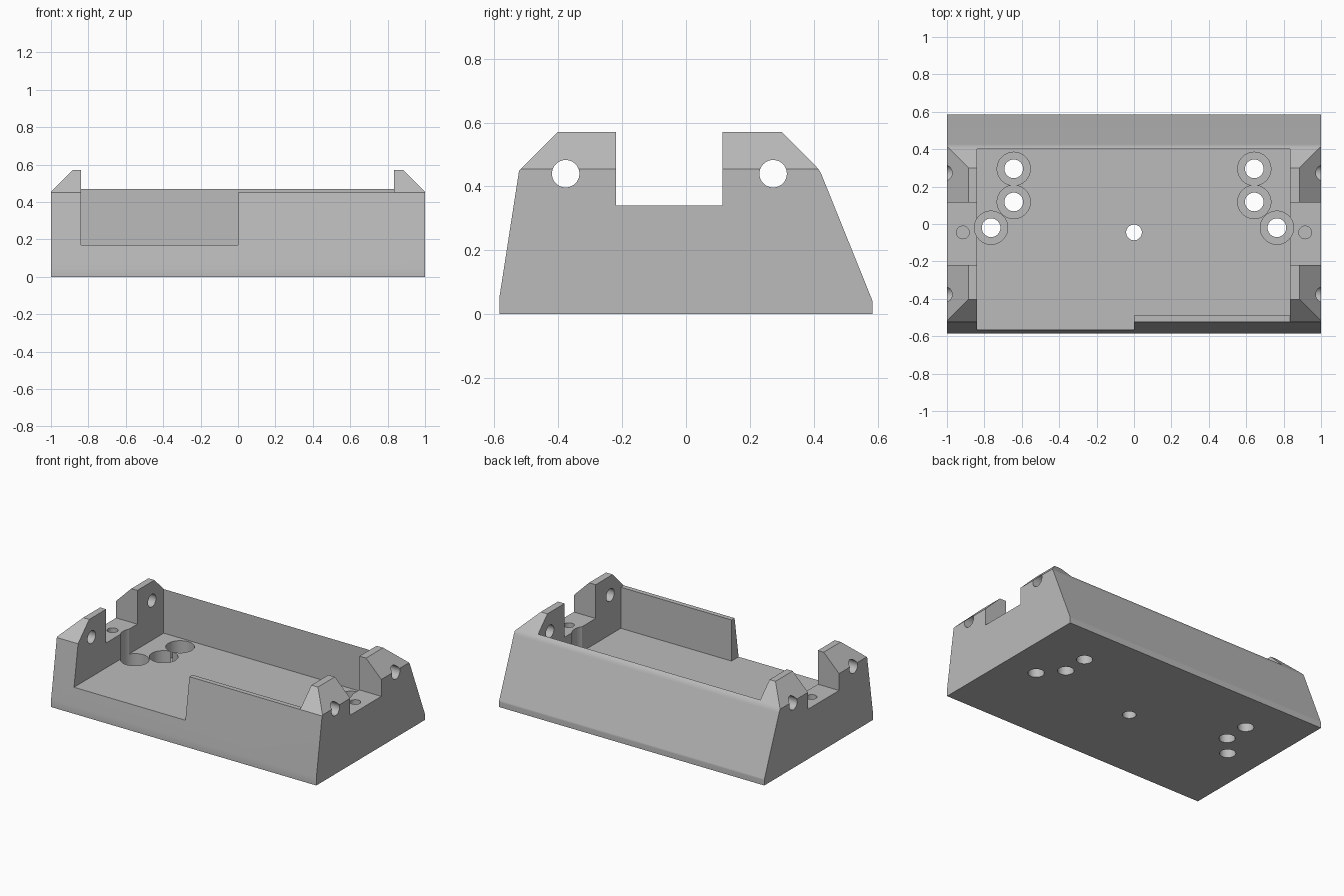
import bpy
import bmesh
import math
from mathutils import Vector

cube = bpy.data.objects.get("Cube")
if cube:
    bpy.data.objects.remove(cube, do_unlink=True)

grey = bpy.data.materials.new("light grey")
grey.use_nodes = True
colour = (0.5, 0.5, 0.5, 1)
grey.diffuse_color = colour
grey.node_tree.nodes["Principled BSDF"].inputs["Base Color"].default_value = colour


def prism(name, points, axis, low, high):
    """Extrude a 2D outline along an axis; outline uses the other two axes in order."""
    bm = bmesh.new()

    def place(p, d):
        co = list(p)
        co.insert(axis, d)
        return bm.verts.new(co)

    face = bm.faces.new([place(p, low) for p in points])
    extruded = bmesh.ops.extrude_face_region(bm, geom=[face])["geom"]
    move = Vector((0, 0, 0))
    move[axis] = high - low
    bmesh.ops.translate(bm, vec=move, verts=[v for v in extruded if isinstance(v, bmesh.types.BMVert)])
    bmesh.ops.recalc_face_normals(bm, faces=bm.faces)
    mesh = bpy.data.meshes.new(name)
    bm.to_mesh(mesh)
    bm.free()
    mesh.materials.append(grey)
    obj = bpy.data.objects.new(name, mesh)
    bpy.context.collection.objects.link(obj)
    return obj


def circle(u, v, r, n=40):
    return [(u + r * math.cos(math.tau * i / n), v + r * math.sin(math.tau * i / n)) for i in range(n)]


def cut(points, axis, low, high):
    """Subtract a prism from the body."""
    cutter = prism("cutter", points, axis, low, high)
    cutter.hide_render = True
    mod = body.modifiers.new("cut", 'BOOLEAN')
    mod.operation = 'DIFFERENCE'
    mod.solver = 'EXACT'
    mod.object = cutter
    bpy.ops.object.modifier_apply(modifier=mod.name)
    bpy.data.objects.remove(cutter, do_unlink=True)


# Tray body: side profile with a softened upper back edge
profile = [(-.585, 0), (-.585, .05), (-.523, .45), (-.403, .57), (.30, .57),
           (.408, .462), (.418, .45), (.426, .434), (.583, .045), (.585, .035), (.585, 0)]
body = prism("tray_body", profile, 0, -1, 1)
bpy.context.view_layer.objects.active = body
body.select_set(True)

# Sloped shoulders and saddle at both ends
for s in (-1, 1):
    cut([(s * .785, .67), (s * 1.2, .67), (s * 1.2, .255)], 1, -1, 1)
cut([(-.22, .34), (.115, .34), (.115, 1), (-.22, 1)], 0, -1.2, 1.2)

# Main pocket, open through the right half of the front
cut([(-.84, -1), (0, -1), (0, -.49), (.835, -.49), (.835, .40), (-.84, .40)], 2, .17, 1)

# Lowered rim of the remaining front wall
cut([(-.1, -1), (.835, -1), (.835, -.4), (-.1, -.4)], 2, .45, 1)

# Cross holes through the corner posts
for y in (-.377, .273):
    cut(circle(y, .44, .043), 0, -1.2, 1.2)

# Counterbored mounting holes and blind pilot holes
for s in (-1, 1):
    for x, y in ((.643, .295), (.643, .118), (.764, -.02)):
        cut(circle(s * x, y, .089), 2, .06, 1)
        cut(circle(s * x, y, .05), 2, -.1, .5)
    cut(circle(s * .915, -.045, .034), 2, .14, .5)

# Central drain hole
cut(circle(0, -.045, .042), 2, -.1, .5)

# Crisp edges with softly shaded curves
bpy.ops.object.shade_smooth_by_angle(angle=math.radians(25))
weighted = body.modifiers.new("weighted_normals", 'WEIGHTED_NORMAL')
weighted.keep_sharp = True
